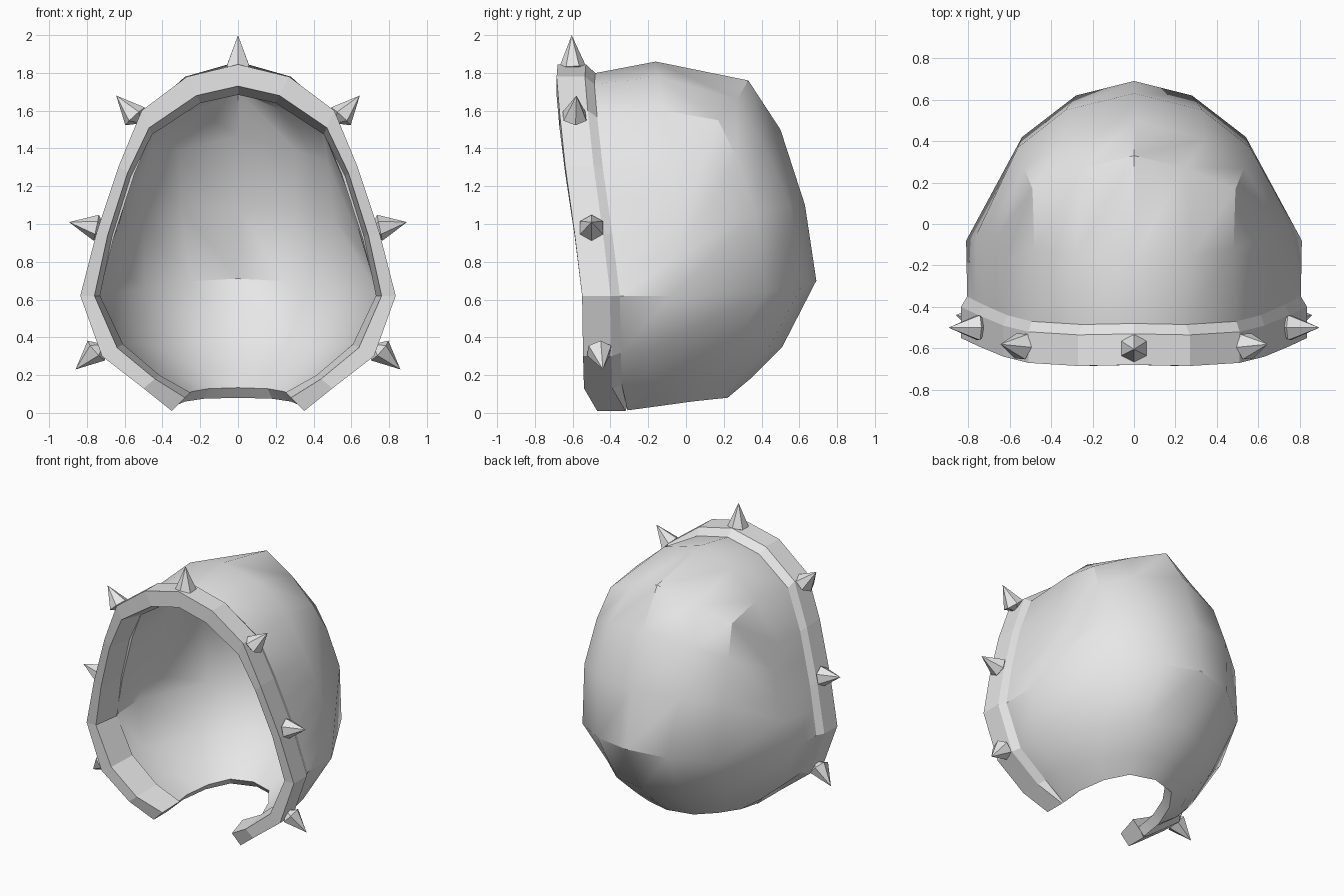
import bpy, math
from mathutils import Vector, Matrix

if "Cube" in bpy.data.objects:
    bpy.data.objects.remove(bpy.data.objects["Cube"])

steel = bpy.data.materials.new("grey_steel")
steel.diffuse_color = (0.8, 0.8, 0.8, 1)
steel.use_nodes = True
steel.node_tree.nodes["Principled BSDF"].inputs["Base Color"].default_value = steel.diffuse_color


def make(name, verts, faces, weld=False):
    me = bpy.data.meshes.new(name)
    me.from_pydata([tuple(v) for v in verts], [], faces)
    ob = bpy.data.objects.new(name, me)
    bpy.context.collection.objects.link(ob)
    me.materials.append(steel)
    bpy.context.view_layer.objects.active = ob
    ob.select_set(True)
    bpy.ops.object.mode_set(mode='EDIT')
    bpy.ops.mesh.select_all(action='SELECT')
    if weld:
        bpy.ops.mesh.remove_doubles(threshold=0.001)
    bpy.ops.mesh.normals_make_consistent(inside=False)
    bpy.ops.object.mode_set(mode='OBJECT')
    return ob


# Half of the face opening, top to bottom: outer x, z, inner x, z, front y
RIM = [(0, 1.845, 0, 1.73, -.68), (.27, 1.78, .22, 1.68, -.685),
       (.51, 1.60, .47, 1.51, -.67), (.63, 1.31, .585, 1.27, -.64),
       (.75, .95, .69, .94, -.59), (.835, .62, .76, .62, -.55),
       (.72, .30, .64, .345, -.545), (.50, .13, .44, .18, -.54),
       (.35, .01, .28, .08, -.47)]


def rim_point(k, t, dy):
    ox, oz, ix, iz, y = RIM[k]
    return Vector((ox + (ix - ox) * t, y + dy, oz + (iz - oz) * t))


# Face rim: a five-sided section carried round the opening
SECTION = [(0, 0), (0, .15), (.4, .2), (1.4, .2), (1, 0)]
order = [(k, -1) for k in range(8, 0, -1)] + [(k, 1) for k in range(9)]
verts = []
for k, side in order:
    for t, dy in SECTION:
        p = rim_point(k, t, min(dy, .16) if k == 8 and dy > .15 else dy)
        verts.append((p.x * side, p.y, p.z))
n = len(SECTION)
faces = [(a * n + i, a * n + (i + 1) % n, (a + 1) * n + (i + 1) % n, (a + 1) * n + i)
         for a in range(len(order) - 1) for i in range(n)]
faces += [tuple(range(n)), tuple(range(len(verts) - n, len(verts)))]
make("face_rim", verts, faces)

# Shell strips running from the rim over the crown down to the neck edge
P = [rim_point(k, .4, .2) for k in range(9)]
P[8] = rim_point(8, .05, .16)
STRIPS = [
    [(0, -.16, 1.86), (0, .33, 1.76), (0, .50, 1.50), (0, .63, 1.10),
     (0, .69, .70), (0, .51, .35), (0, .34, .18), (0, .22, .08)],
    [(.28, -.15, 1.78), (.25, .27, 1.66), (.34, .41, 1.42), (.33, .55, 1.10),
     (.28, .62, .685), (.26, .43, .33), (.22, .27, .17), (.18, .17, .075)],
    [(.48, -.12, 1.60), (.49, .17, 1.55), (.53, .27, 1.35), (.56, .37, 1.05),
     (.54, .42, .64), (.48, .22, .31), (.38, .10, .16), (.28, .03, .06)],
    [(.62, -.18, 1.30), (.66, -.06, 1.16), (.70, -.03, 1.00), (.76, -.05, .83),
     (.81, -.08, .62), (.67, -.21, .33), (.50, -.16, .15), (.34, -.15, .035)],
]
cols = [[P[s]] + [Vector(p) for p in STRIPS[s]] for s in range(4)]
cols.append([P[3], P[3], P[3].lerp(P[4], .5), P[4], P[4].lerp(P[5], .5),
             P[5], P[6], P[7], P[8]])
verts = []
for s in range(-4, 5):
    verts += [(math.copysign(1, s) * p.x, p.y, p.z) for p in cols[abs(s)]]
faces = [(s * 9 + r, s * 9 + r + 1, s * 9 + r + 10, s * 9 + r + 9)
         for s in range(8) for r in range(8)]
shell = make("helmet_shell", verts, faces, weld=True)
# Orient the open surface outward before giving it thickness
me = shell.data
if sum(p.normal.dot(p.center - Vector((0, -.1, .9))) for p in me.polygons) < 0:
    me.flip_normals()
mod = shell.modifiers.new("thickness", 'SOLIDIFY')
mod.thickness = .07
mod.offset = -1
bpy.ops.object.select_all(action='DESELECT')
shell.select_set(True)
bpy.context.view_layer.objects.active = shell
bpy.ops.object.modifier_apply(modifier="thickness")
bpy.ops.object.shade_smooth_by_angle(angle=math.radians(32))


# Spikes: six-sided cones standing on the rim
def spike(name, base, tip):
    base, tip = Vector(base), Vector(tip)
    axis = tip - base
    q = axis.to_track_quat('Z', 'Y')
    ring = [base + q @ Vector((.07 * math.cos(a * math.pi / 3 + math.pi / 6),
                               .07 * math.sin(a * math.pi / 3 + math.pi / 6), 0)) for a in range(6)]
    foot = base - axis.normalized() * .05
    make(name, ring + [tip, foot],
         [(i, (i + 1) % 6, 6) for i in range(6)] + [(i, (i + 1) % 6, 7) for i in range(6)])


spike("spike_top", (0, -.60, 1.835), (0, -.605, 2.0))
for label, base, tip in [("upper", (.545, -.59, 1.57), (.645, -.58, 1.68)),
                         ("middle", (.75, -.50, .98), (.895, -.50, 1.01)),
                         ("lower", (.75, -.46, .33), (.86, -.44, .23))]:
    for side, word in ((1, "right"), (-1, "left")):
        spike(f"spike_{label}_{word}", (base[0] * side, *base[1:]), (tip[0] * side, *tip[1:]))
